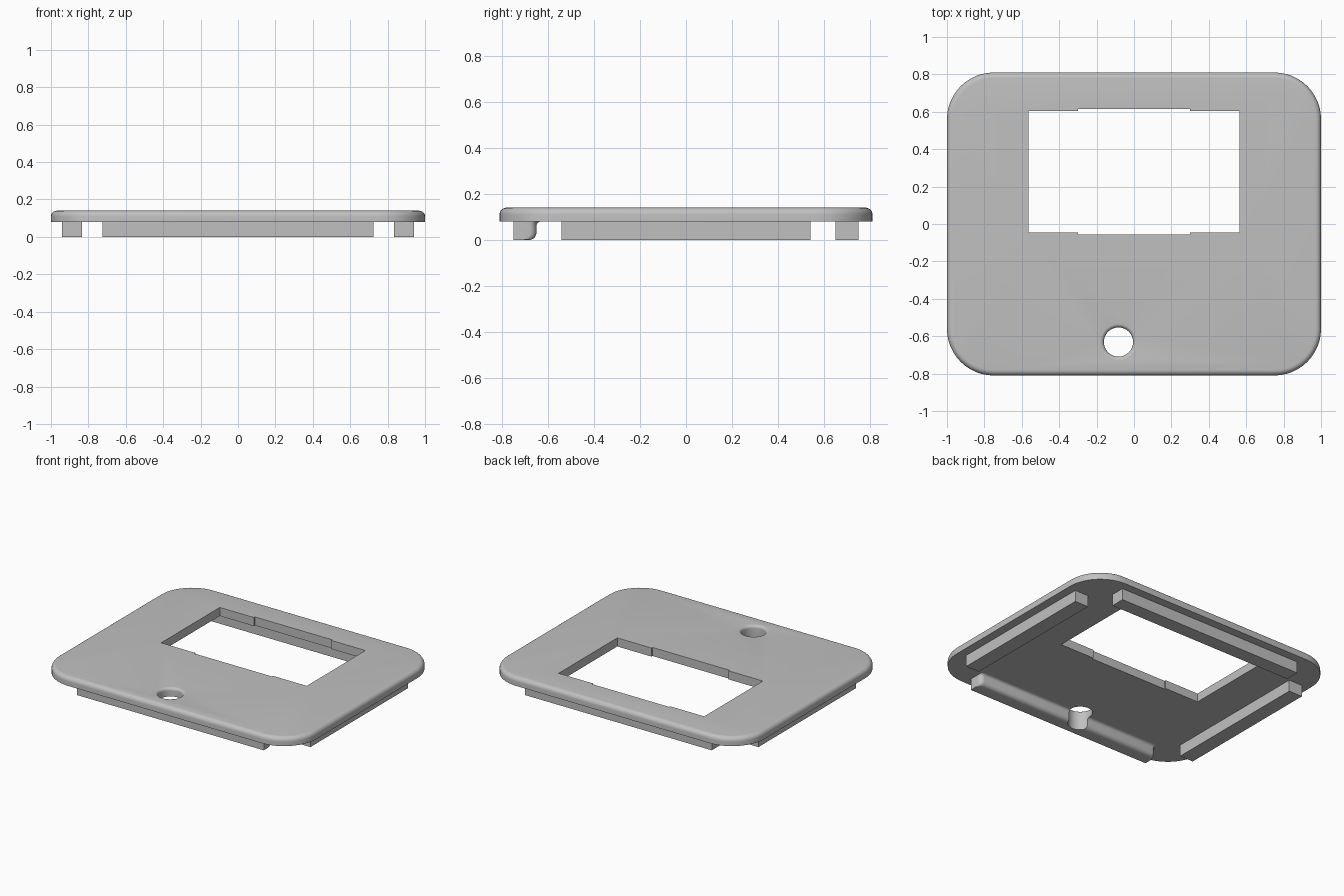
import bpy, bmesh
from math import sin, cos, pi, radians

default = bpy.data.objects.get("Cube")
if default:
    bpy.data.objects.remove(default, do_unlink=True)

grey = bpy.data.materials.new("plain grey")
grey.use_nodes = True
grey.diffuse_color = (0.53, 0.53, 0.53, 1)
grey.node_tree.nodes["Principled BSDF"].inputs["Base Color"].default_value = grey.diffuse_color

TOP, UNDER = 0.14, 0.08          # plate top and underside
HALF_X, HALF_Y = 1.0, 0.81


def loft(name, rings):
    """Closed solid through rings with equal point counts, capped at both ends."""
    bm = bmesh.new()
    loops = [[bm.verts.new(p) for p in ring] for ring in rings]
    for a, b in zip(loops, loops[1:]):
        for i in range(len(a)):
            j = (i + 1) % len(a)
            bm.faces.new((a[i], a[j], b[j], b[i]))
    bm.faces.new(loops[0])
    bm.faces.new(loops[-1])
    bmesh.ops.recalc_face_normals(bm, faces=bm.faces)
    mesh = bpy.data.meshes.new(name)
    bm.to_mesh(mesh)
    bm.free()
    mesh.materials.append(grey)
    obj = bpy.data.objects.new(name, mesh)
    bpy.context.collection.objects.link(obj)
    return obj


def box(name, x0, x1, y0, y1, z0, z1):
    return loft(name, [[(x0, y0, z), (x1, y0, z), (x1, y1, z), (x0, y1, z)] for z in (z0, z1)])


def rounded_ring(inset, z, radius=0.25, steps=12):
    r = radius - inset
    points = []
    for k, (sx, sy) in enumerate([(1, 1), (-1, 1), (-1, -1), (1, -1)]):
        for i in range(steps + 1):
            a = (k + i / steps) * pi / 2
            points.append((sx * (HALF_X - radius) + r * cos(a),
                           sy * (HALF_Y - radius) + r * sin(a), z))
    return points


def circle(r, z, n=48):
    return [(-0.083 + r * cos(2 * pi * i / n), -0.631 + r * sin(2 * pi * i / n), z)
            for i in range(n)]


def cut(obj, cutters):
    bpy.context.view_layer.objects.active = obj
    for cutter in cutters:
        mod = obj.modifiers.new("cut", 'BOOLEAN')
        mod.operation, mod.solver, mod.object = 'DIFFERENCE', 'EXACT', cutter
        bpy.ops.object.modifier_apply(modifier=mod.name)


def smooth(obj):
    bpy.ops.object.select_all(action='DESELECT')
    obj.select_set(True)
    bpy.context.view_layer.objects.active = obj
    bpy.ops.object.shade_smooth_by_angle(angle=radians(30))


quarter = [i / 6 * pi / 2 for i in range(7)]

# Plate with rounded corners and a rounded upper rim
rim = 0.03
plate = loft("plate", [rounded_ring(0, UNDER)] +
             [rounded_ring(rim * (1 - cos(a)), TOP - rim + rim * sin(a)) for a in quarter])

# Front rail: rounded inner lower edge, fillet into the plate, rounded inner ends
r, f, inner = 0.03, 0.02, -0.65
section = [(inner - r + r * sin(a), r - r * cos(a)) for a in quarter]
section += [(inner + f - f * cos(a), UNDER - f + f * sin(a)) for a in quarter]


def rail_ring(x, inset):
    return ([(x, -0.75, UNDER), (x, -0.75, 0)] +
            [(x, y - inset, z) for y, z in section])


ends = [(0.725 - r * (1 - cos(a)), r * (1 - sin(a))) for a in quarter]
stations = [(-x, d) for x, d in ends] + [(x, d) for x, d in reversed(ends)]
front_rail = loft("front_rail", [rail_ring(x, d) for x, d in stations])

# Straight rails on the other three sides
box("back_rail", -0.725, 0.725, 0.65, 0.75, 0, UNDER)
for side, s in (("left", 1), ("right", -1)):
    box(side + "_rail", min(s * 0.835, s * 0.94), max(s * 0.835, s * 0.94), -0.54, 0.54, 0, UNDER)

# Window with shallow centre notches, and a round hole with a flared rim
window = [box("window_cutter", -0.565, 0.565, -0.045, 0.605, -0.1, 0.3),
          box("notch_cutter", -0.3, 0.3, -0.056, 0.616, -0.15, 0.35)]
flare = 0.02
hole = loft("hole_cutter", [circle(0.078, -0.1)] +
            [circle(0.078 + flare * (1 - cos(a)), TOP - flare + flare * sin(a)) for a in quarter] +
            [circle(0.078 + flare, 0.2)])
cut(plate, window + [hole])
cut(front_rail, [hole])
for cutter in window + [hole]:
    bpy.data.objects.remove(cutter, do_unlink=True)

smooth(plate)
smooth(front_rail)
